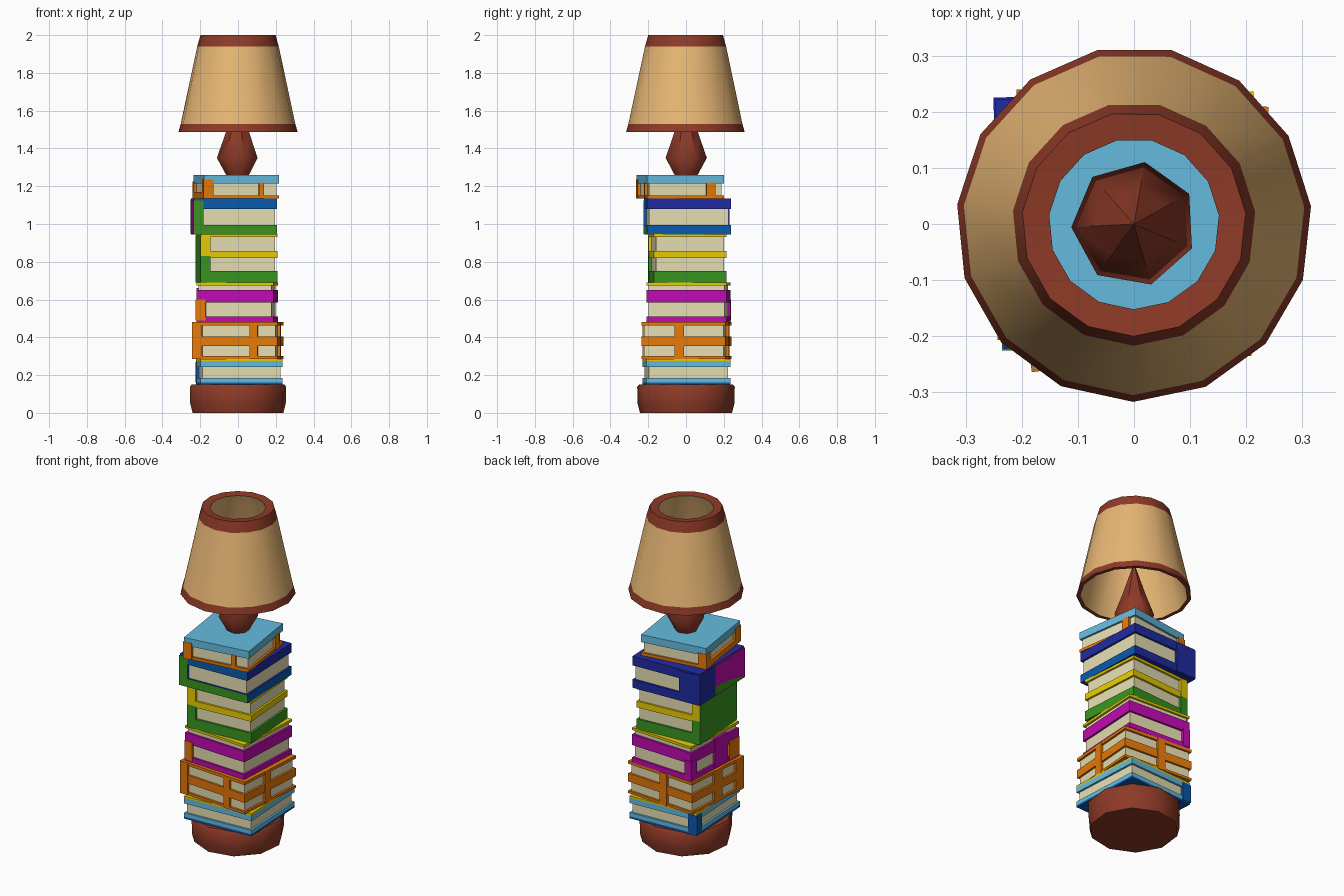
import bpy, bmesh, math
from mathutils import Matrix, Vector

if "Cube" in bpy.data.objects:
    bpy.data.objects.remove(bpy.data.objects["Cube"])

COLOURS = {
    "W": ("red_brown_wood", (0.27, 0.042, 0.02)),
    "T": ("tan_fabric", (0.82, 0.48, 0.18)),
    "P": ("cream_pages", (0.84, 0.77, 0.47)),
    "L": ("light_blue", (0.13, 0.50, 0.74)),
    "B": ("mid_blue", (0.003, 0.10, 0.42)),
    "N": ("navy_blue", (0.014, 0.024, 0.36)),
    "G": ("green", (0.04, 0.30, 0.014)),
    "Y": ("yellow", (0.84, 0.64, 0.001)),
    "O": ("orange", (0.86, 0.21, 0.003)),
    "M": ("magenta", (0.54, 0.003, 0.44)),
}
KEYS = list(COLOURS)
MATS = []
for name, c in COLOURS.values():
    m = bpy.data.materials.new(name)
    m.diffuse_color = (*c, 1)
    m.use_nodes = True
    m.node_tree.nodes["Principled BSDF"].inputs["Base Color"].default_value = m.diffuse_color
    MATS.append(m)


def finish(bm, name, smooth=False):
    """Turn a bmesh into an object, smooth by angle if asked."""
    bmesh.ops.recalc_face_normals(bm, faces=bm.faces)
    for f in bm.faces:
        f.smooth = smooth
    me = bpy.data.meshes.new(name)
    bm.to_mesh(me)
    bm.free()
    if smooth:
        me.set_sharp_from_angle(angle=math.radians(48))
    for m in MATS:
        me.materials.append(m)
    ob = bpy.data.objects.new(name, me)
    bpy.context.collection.objects.link(ob)
    return ob


def lathe(name, profile, colours, sides, turn=0.0):
    """Spin (radius, z) points about z; one colour letter per segment."""
    bm = bmesh.new()
    rings = []
    for r, z in profile:
        rings.append([bm.verts.new((r * math.cos(turn + math.tau * i / sides),
                                    r * math.sin(turn + math.tau * i / sides), z))
                      for i in range(sides)])
    for a, b, c in zip(rings, rings[1:], colours):
        for i in range(sides):
            j = (i + 1) % sides
            f = bm.faces.new((a[i], a[j], b[j], b[i]))
            f.material_index = KEYS.index(c)
    bmesh.ops.remove_doubles(bm, verts=bm.verts, dist=1e-5)
    return finish(bm, name, True)


def box(bm, x0, x1, y0, y1, z0, z1, code):
    """Box coloured by face direction: front, right, back, left, top and bottom."""
    code = code * 5 if len(code) == 1 else code
    mat = (Matrix.Translation(((x0 + x1) / 2, (y0 + y1) / 2, (z0 + z1) / 2))
           @ Matrix.Diagonal((x1 - x0, y1 - y0, z1 - z0, 1)))
    verts = bmesh.ops.create_cube(bm, size=1, matrix=mat)["verts"]
    bm.normal_update()
    for f in {f for v in verts for f in v.link_faces}:
        n = f.normal
        side = (4 if abs(n.z) > .5 else 0 if n.y < -.5 else 2 if n.y > .5
                else 1 if n.x > .5 else 3)
        f.material_index = KEYS.index(code[side])


def books(name, rect, turn, covers, spines):
    """Block of pages with cover slabs (z0, z1, colour) and
    spine strips (side, from, to along the side, z0, z1, colour)."""
    x0, x1, y0, y1 = rect
    bm = bmesh.new()
    inset = 0.012
    box(bm, x0 + inset, x1 - inset, y0 + inset, y1 - inset,
        covers[0][0] + .004, covers[-1][1] - .004, "P")
    for z0, z1, code in covers:
        box(bm, x0, x1, y0, y1, z0, z1, code)
    deep, e = 0.05, 0.003
    for side, a, b, z0, z1, code in spines:
        xa, xb = x0 + (x1 - x0) * a - e, x0 + (x1 - x0) * b + e
        ya, yb = y0 + (y1 - y0) * a - e, y0 + (y1 - y0) * b + e
        if side == "left":
            xa, xb = x0 - e, x0 + deep
        elif side == "right":
            xa, xb = x1 - deep, x1 + e
        elif side == "front":
            ya, yb = y0 - e, y0 + deep
        else:
            ya, yb = y1 - deep, y1 + e
        box(bm, xa, xb, ya, yb, z0, z1, code)
    centre = Vector(((x0 + x1) / 2, (y0 + y1) / 2, 0))
    bmesh.ops.rotate(bm, verts=bm.verts, cent=centre,
                     matrix=Matrix.Rotation(math.radians(turn), 3, "Z"))
    return finish(bm, name)


# Round foot
lathe("lamp_base", [(0, 0), (.245, 0), (.258, .05), (.26, .138), (.25, .15), (0, .15)],
      "WWWWW", 10, 0.2)

# Stack of books, bottom to top
books("light_blue_book", (-.21, .225, -.22, .225), 3,
      [(.15, .162, "B"), (.162, .185, "L"), (.242, .275, "L"), (.275, .286, "Y")],
      [("back", 0, .12, .16, .27, "B")])
books("orange_books", (-.225, .225, -.22, .225), -4,
      [(.285, .30, "O"), (.355, .405, "O"), (.462, .48, "O")],
      [("left", 0, .14, .285, .48, "O"), ("left", .42, .56, .285, .48, "O"),
       ("front", .68, .76, .285, .48, "O"), ("right", .4, .5, .285, .48, "O"),
       ("back", .4, .5, .285, .48, "O")])
books("magenta_book", (-.21, .2, -.2, .225), -3,
      [(.48, .51, "M"), (.585, .65, "M"), (.675, .69, "Y")],
      [("left", 0, .2, .49, .6, "O"), ("left", .25, .5, .49, .66, "M"),
       ("back", 0, .1, .49, .6, "M")])
books("green_and_yellow_books", (-.21, .195, -.185, .2), 4,
      [(.69, .75, "G"), (.82, .858, "Y"), (.93, .946, "Y")],
      [("left", 0, 1, .69, .83, "G"), ("left", 0, 1, .83, .94, "YYYGY")])
books("green_and_navy_books", (-.24, .2, -.215, .23), 2,
      [(.945, .995, "GBNGN"), (1.08, 1.135, "BNNMN")],
      [("left", 0, .65, .95, 1.125, "GBNMG"), ("left", .65, 1, .95, 1.13, "N"),
       ("left", 0, .65, .946, 1.0, "G"), ("back", 0, .3, .95, 1.125, "N")])
books("top_book", (-.21, .19, -.235, .175), 8,
      [(1.135, 1.152, "O"), (1.215, 1.26, "L")],
      [("left", 0, .14, 1.135, 1.235, "O"), ("left", .9, 1, 1.135, 1.225, "O"),
       ("left", .14, .9, 1.135, 1.17, "O"), ("front", .74, .79, 1.135, 1.22, "O"),
       ("right", .78, .88, 1.135, 1.22, "O")])

# Neck tapering to a point inside the shade
lathe("lamp_neck", [(0, 1.255), (.06, 1.255), (.112, 1.35), (.066, 1.48), (0, 1.69)],
      "WWWW", 7, 0.5)

# Open shade with brown trim bands, outside then inside
lathe("lamp_shade",
      [(.317, 1.488), (.305, 1.53), (.217, 1.94), (.2, 2.0), (.152, 1.995),
       (.175, 1.93), (.285, 1.525), (.295, 1.488), (.317, 1.488)],
      "WTWWTTTW", 15, 0.1)
